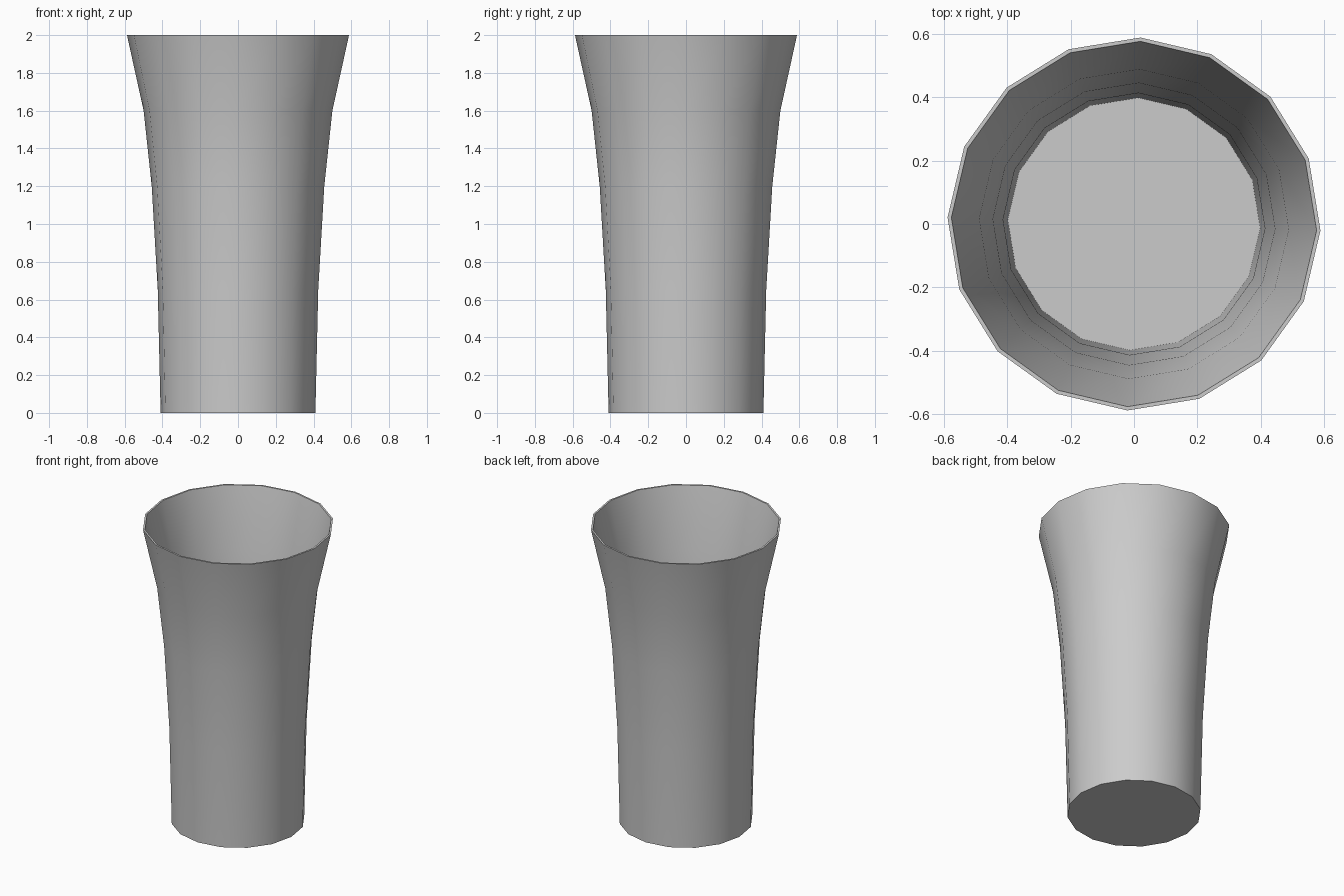
import bpy, bmesh, math

if "Cube" in bpy.data.objects:
    bpy.data.objects.remove(bpy.data.objects["Cube"])

SIDES = 16
TURN = math.radians(-2)
WALL = 0.012

# Outer profile of the cup: radius, height
outer = [(0.41, 0.0), (0.425, 0.65), (0.457, 1.2), (0.5, 1.6), (0.588, 2.0)]
# Up the outside, over the rim, down the inside to the thin floor
inner = [(r - WALL, max(z, WALL)) for r, z in reversed(outer)]

bm = bmesh.new()


def ring(r, z):
    return [bm.verts.new((r * math.cos(TURN + math.tau * i / SIDES),
                          r * math.sin(TURN + math.tau * i / SIDES), z))
            for i in range(SIDES)]


# Walls
rings = [ring(r, z) for r, z in outer + inner]
for a, b in zip(rings, rings[1:]):
    for i in range(SIDES):
        j = (i + 1) % SIDES
        bm.faces.new((a[i], a[j], b[j], b[i]))

# Underside and inner floor
bm.faces.new(rings[0][::-1])
bm.faces.new(rings[-1])
bmesh.ops.recalc_face_normals(bm, faces=bm.faces)

mesh = bpy.data.meshes.new("flared_cup")
bm.to_mesh(mesh)
bm.free()
cup = bpy.data.objects.new("flared_cup", mesh)
bpy.context.collection.objects.link(cup)

# Smooth walls with crisp rim and base
bpy.context.view_layer.objects.active = cup
cup.select_set(True)
bpy.ops.object.shade_smooth_by_angle(angle=math.radians(35))
